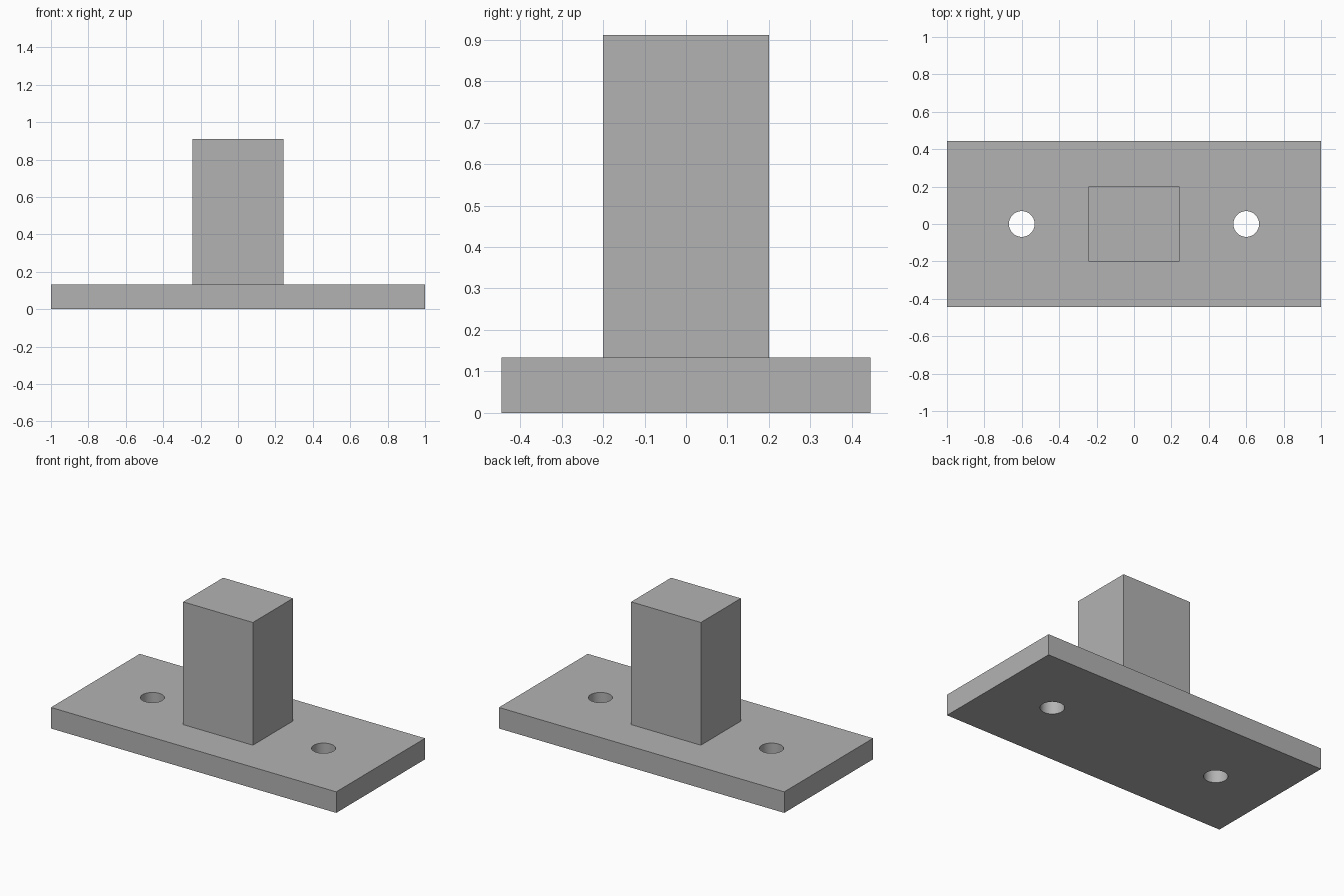
import bpy

if "Cube" in bpy.data.objects:
    bpy.data.objects.remove(bpy.data.objects["Cube"])

U = 1 / 45  # one design unit; the plate is 90 units long

grey = bpy.data.materials.new("mid_grey")
grey.diffuse_color = (0.45, 0.45, 0.45, 1)
grey.use_nodes = True
grey.node_tree.nodes["Principled BSDF"].inputs["Base Color"].default_value = grey.diffuse_color


def block(name, size, z0):
    """Box centred on x and y, resting at height z0 (design units)."""
    bpy.ops.mesh.primitive_cube_add(size=1, location=(0, 0, (z0 + size[2] / 2) * U))
    obj = bpy.context.object
    obj.name = name
    obj.scale = [s * U for s in size]
    bpy.ops.object.transform_apply(location=True, rotation=False, scale=True)
    obj.data.materials.append(grey)
    return obj


# Base plate and upright post
base_plate = block("base_plate", (90, 40, 6), 0)
block("post", (22, 18, 35), 6)

# Two bolt holes through the plate
for side in (-1, 1):
    bpy.ops.mesh.primitive_cylinder_add(
        vertices=64, radius=3.1 * U, depth=12 * U, location=(side * 27 * U, 0, 3 * U))
    cutter = bpy.context.object
    cutter.name = "hole_cutter"
    cutter.data.materials.append(grey)
    cut = base_plate.modifiers.new("bolt_hole", 'BOOLEAN')
    cut.operation = 'DIFFERENCE'
    cut.solver = 'EXACT'
    cut.object = cutter
    bpy.context.view_layer.objects.active = base_plate
    bpy.ops.object.modifier_apply(modifier=cut.name)
    bpy.data.objects.remove(cutter, do_unlink=True)

# Smooth hole walls, sharp plate edges
bpy.ops.object.select_all(action='DESELECT')
base_plate.select_set(True)
bpy.context.view_layer.objects.active = base_plate
bpy.ops.object.shade_smooth_by_angle()
